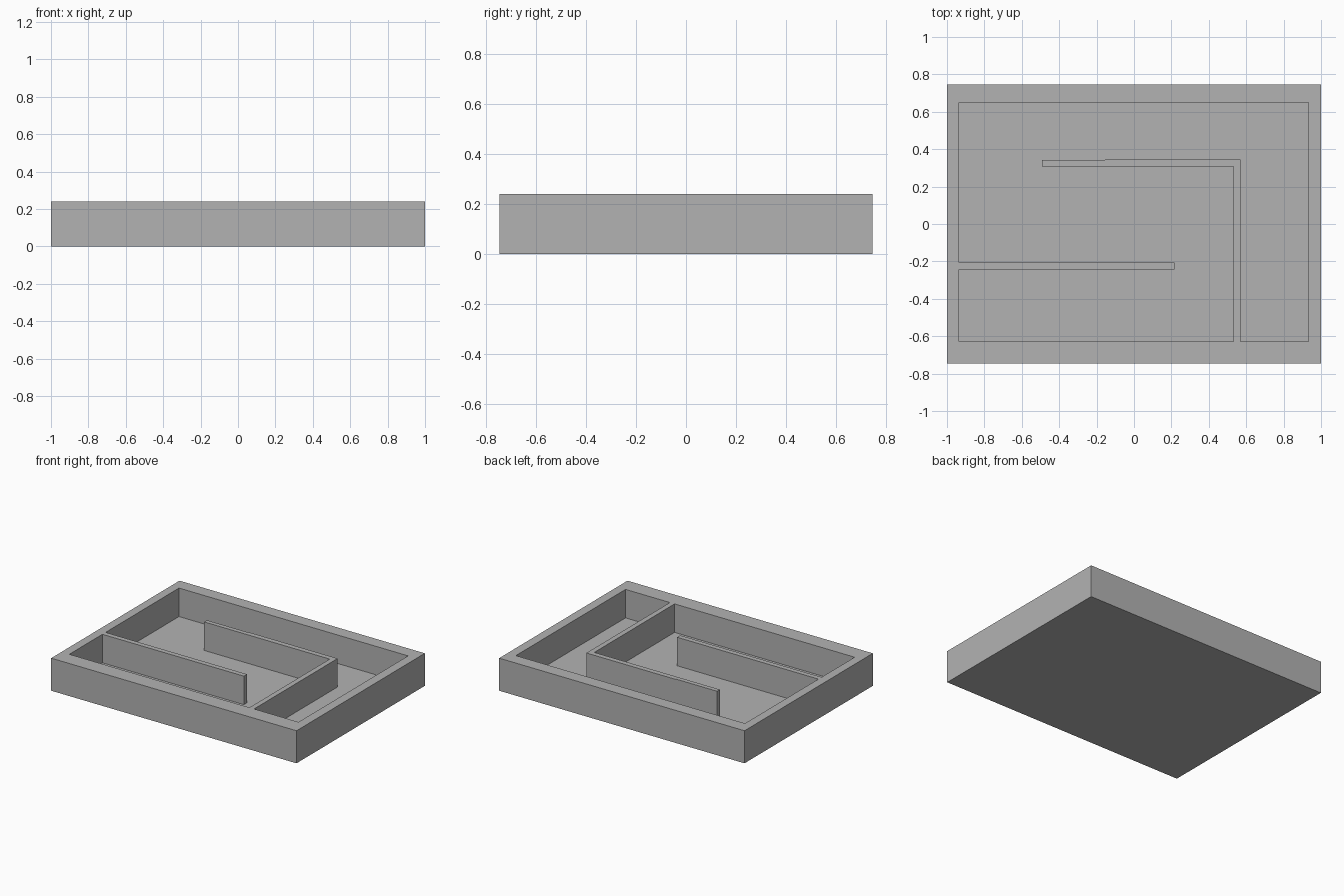
import bpy
import bmesh

if "Cube" in bpy.data.objects:
    bpy.data.objects.remove(bpy.data.objects["Cube"], do_unlink=True)

HALF_X, HALF_Y, HEIGHT, FLOOR = 1.0, 0.747, 0.24, 0.03
LEFT, RIGHT, FRONT, BACK = -0.936, 0.932, -0.627, 0.65

grey = bpy.data.materials.new("plain grey")
grey.use_nodes = True
colour = (0.45, 0.45, 0.45, 1)
grey.diffuse_color = colour
grey.node_tree.nodes["Principled BSDF"].inputs["Base Color"].default_value = colour


def prism(name, outline, bottom, top):
    """Extrude a flat outline upward into a solid."""
    bm = bmesh.new()
    base = bm.faces.new([bm.verts.new((x, y, bottom)) for x, y in outline])
    raised = bmesh.ops.extrude_face_region(bm, geom=[base])["geom"]
    verts = [v for v in raised if isinstance(v, bmesh.types.BMVert)]
    bmesh.ops.translate(bm, verts=verts, vec=(0, 0, top - bottom))
    bmesh.ops.recalc_face_normals(bm, faces=bm.faces)
    mesh = bpy.data.meshes.new(name)
    bm.to_mesh(mesh)
    bm.free()
    mesh.materials.append(grey)
    obj = bpy.data.objects.new(name, mesh)
    bpy.context.collection.objects.link(obj)
    return obj


# Solid block of the tray
tray = prism("tray", [(-HALF_X, -HALF_Y), (HALF_X, -HALF_Y),
                      (HALF_X, HALF_Y), (-HALF_X, HALF_Y)], 0, HEIGHT)

# One winding pocket that leaves the dividers standing
pocket = prism("pocket_cutter", [
    (LEFT, FRONT), (0.532, FRONT),
    # L-shaped divider, slightly thinner at its free end
    (0.532, 0.308), (-0.492, 0.308), (-0.492, 0.341), (-0.155, 0.341),
    (-0.155, 0.346), (0.57, 0.346), (0.57, FRONT),
    # Outer wall
    (RIGHT, FRONT), (RIGHT, BACK), (LEFT, BACK),
    # Straight divider
    (LEFT, -0.205), (0.217, -0.205), (0.217, -0.242), (LEFT, -0.242),
], FLOOR, HEIGHT + 0.1)
pocket.hide_render = True

# Cut the pocket, then discard the cutter
cut = tray.modifiers.new("pocket", 'BOOLEAN')
cut.operation = 'DIFFERENCE'
cut.solver = 'EXACT'
cut.object = pocket
bpy.context.view_layer.objects.active = tray
bpy.ops.object.modifier_apply(modifier=cut.name)
bpy.data.objects.remove(pocket, do_unlink=True)
